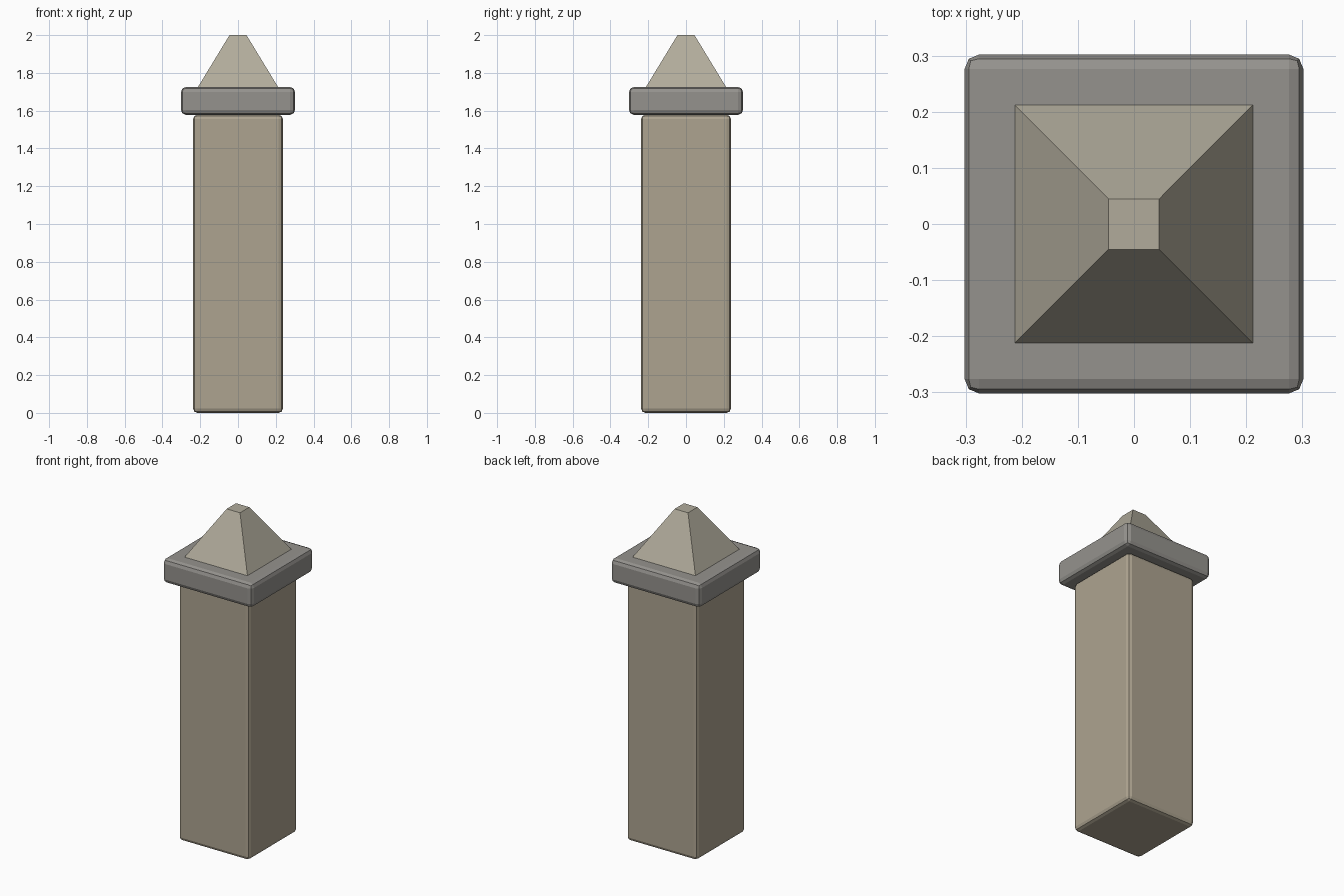
import bpy
import math

if "Cube" in bpy.data.objects:
    bpy.data.objects.remove(bpy.data.objects["Cube"])


def material(name, color):
    mat = bpy.data.materials.new(name)
    mat.diffuse_color = (*color, 1)
    mat.use_nodes = True
    mat.node_tree.nodes["Principled BSDF"].inputs["Base Color"].default_value = mat.diffuse_color
    return mat


def block(name, width, z0, z1, bevel, mat):
    bpy.ops.mesh.primitive_cube_add(size=1, location=(0, 0, (z0 + z1) / 2))
    ob = bpy.context.object
    ob.name = name
    ob.scale = (width, width, z1 - z0)
    bpy.ops.object.transform_apply(location=False, rotation=False, scale=True)
    mod = ob.modifiers.new("Bevel", 'BEVEL')
    mod.width = bevel
    mod.segments = 2
    ob.data.materials.append(mat)
    return ob


sandstone = material("sandstone", (0.42, 0.37, 0.28))
pale_stone = material("pale_stone", (0.44, 0.41, 0.33))
grey_stone = material("grey_stone", (0.30, 0.29, 0.27))

# Square shaft and overhanging cap slab
block("post_shaft", 0.475, 0.0, 1.578, 0.022, sandstone)
block("cap_slab", 0.604, 1.578, 1.725, 0.026, grey_stone)

# Truncated pyramid finial
z0, z1 = 1.722, 2.0
bpy.ops.mesh.primitive_cone_add(
    vertices=4, radius1=0.214 * math.sqrt(2), radius2=0.045 * math.sqrt(2),
    depth=z1 - z0, location=(0, 0, (z0 + z1) / 2), rotation=(0, 0, math.pi / 4))
finial = bpy.context.object
finial.name = "pyramid_finial"
bpy.ops.object.transform_apply(location=False, rotation=True, scale=False)
finial.data.materials.append(pale_stone)
